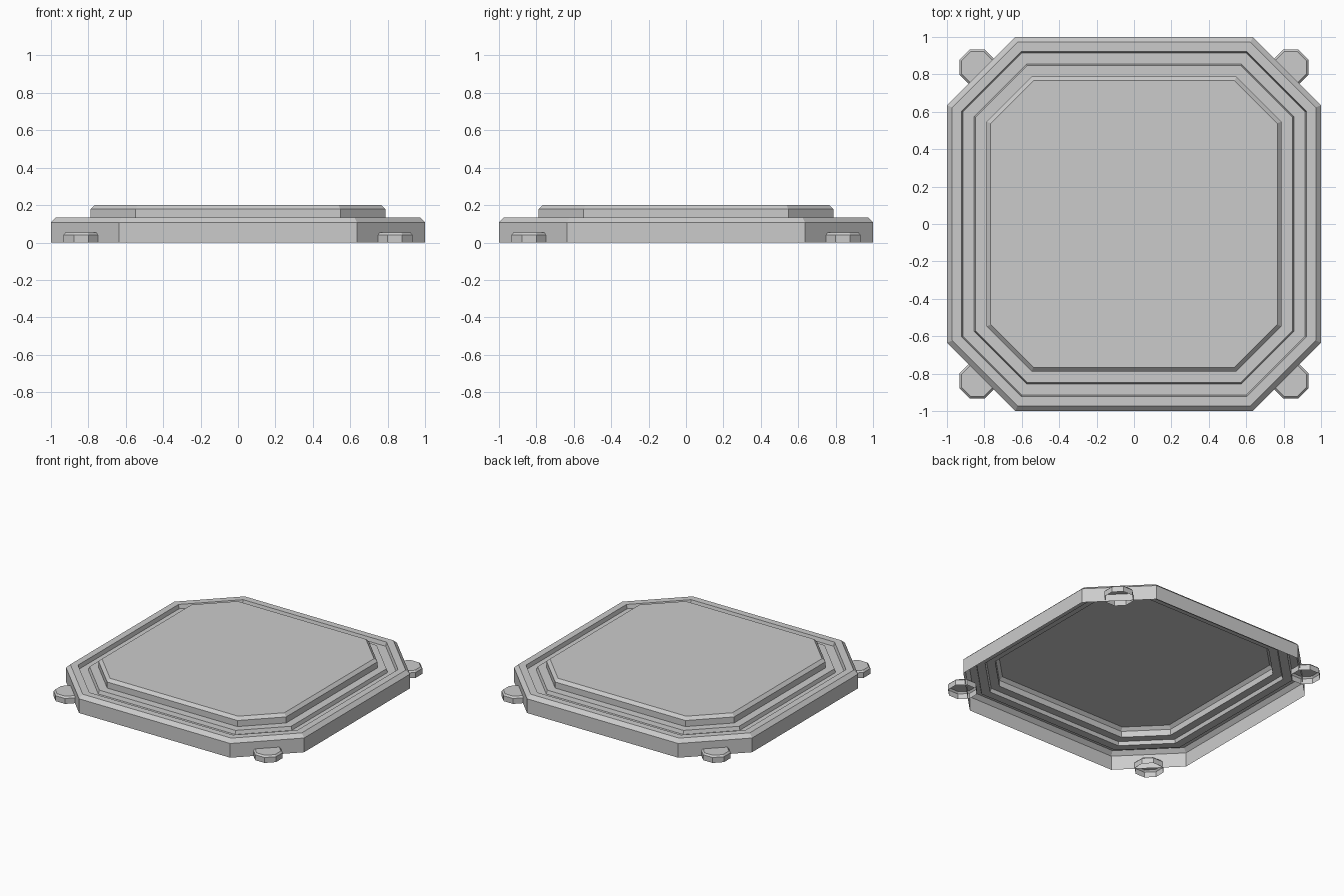
import bpy
import bmesh
from math import pi, cos, sin

if "Cube" in bpy.data.objects:
    bpy.data.objects.remove(bpy.data.objects["Cube"])


def skin(name, rings):
    """Open-bottomed shell: join equal rings bottom to top, cap the last one."""
    bm = bmesh.new()
    loops = [[bm.verts.new(p) for p in ring] for ring in rings]
    for low, high in zip(loops, loops[1:]):
        n = len(low)
        for i in range(n):
            j = (i + 1) % n
            bm.faces.new((low[i], low[j], high[j], high[i]))
    bm.faces.new(loops[-1])
    mesh = bpy.data.meshes.new(name)
    bm.to_mesh(mesh)
    bm.free()
    obj = bpy.data.objects.new(name, mesh)
    bpy.context.collection.objects.link(obj)
    return obj


def chamfered_square(half, z):
    """Square with cut corners, offset evenly inward from the outer edge."""
    c = 0.635 - (1 - half) * 0.414
    return [(half, -c, z), (half, c, z), (c, half, z), (-c, half, z),
            (-half, c, z), (-half, -c, z), (-c, -half, z), (c, -half, z)]


def octagon(cx, cy, apothem, z):
    r = apothem / cos(pi / 8)
    return [(cx + r * cos(pi / 8 + i * pi / 4),
             cy + r * sin(pi / 8 + i * pi / 4), z) for i in range(8)]


# Plate: bevelled rim, sunken groove, inner ledge and raised centre
profile = [(1.0, 0), (1.0, 0.108), (0.972, 0.135), (0.922, 0.135),
           (0.915, 0.105), (0.855, 0.105), (0.847, 0.132), (0.788, 0.132),
           (0.788, 0.178), (0.766, 0.2)]
skin("plate", [chamfered_square(h, z) for h, z in profile])

# Four corner feet
for sx, side in ((-1, "left"), (1, "right")):
    for sy, end in ((-1, "front"), (1, "back")):
        skin(f"foot_{end}_{side}",
             [octagon(sx * 0.838, sy * 0.838, a, z)
              for a, z in ((0.096, 0), (0.096, 0.041), (0.085, 0.053))])
